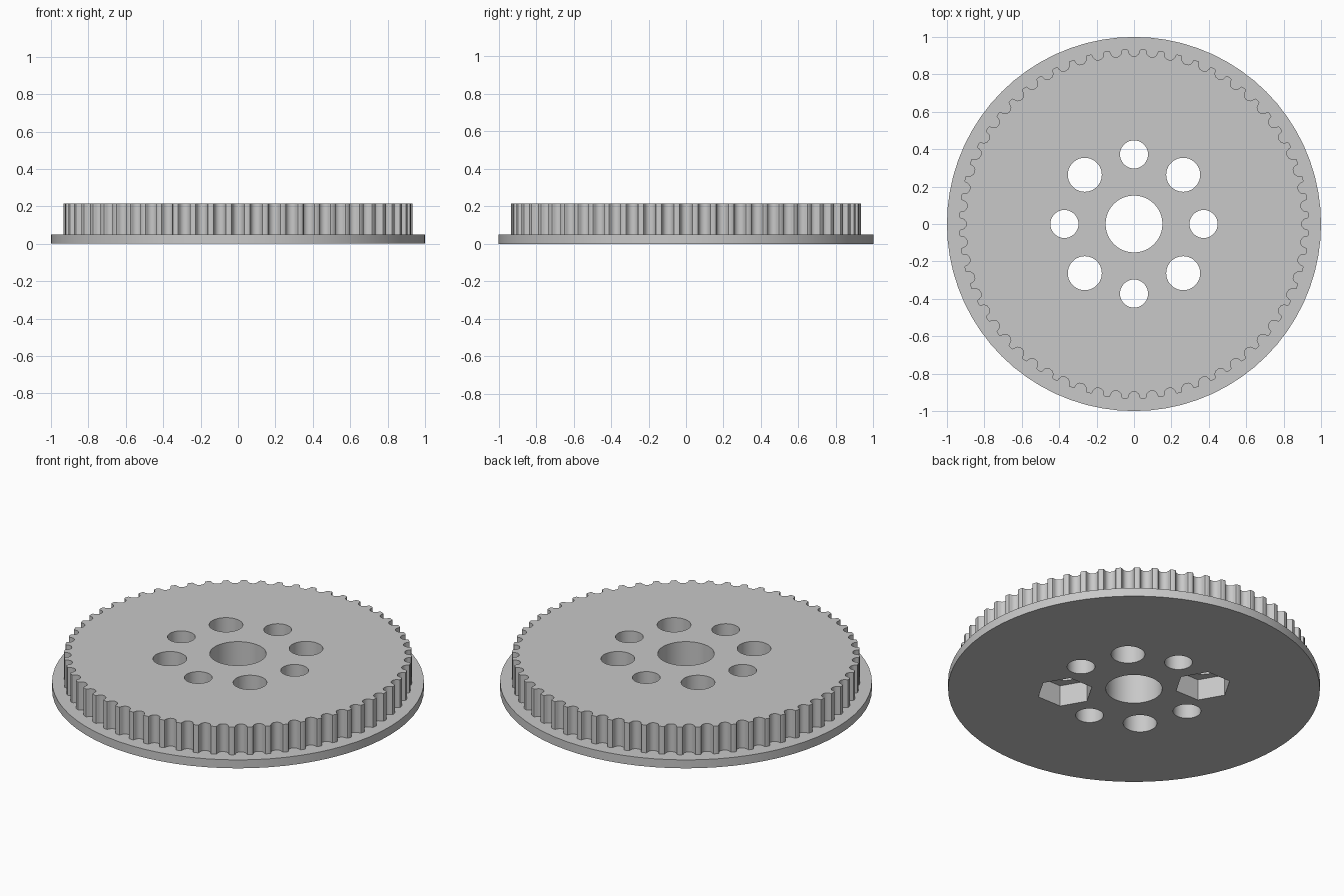
import bpy, bmesh, math
from mathutils import Vector, Matrix

TEETH = 60
GEAR_RADIUS = 0.935
FLANGE_TOP = 0.05
HEIGHT = 0.215
BOLT_RADIUS = 0.372

cube = bpy.data.objects.get("Cube")
if cube:
    bpy.data.objects.remove(cube, do_unlink=True)

grey = bpy.data.materials.new("grey_plastic")
grey.use_nodes = True
grey.diffuse_color = (0.58, 0.58, 0.58, 1)
grey.node_tree.nodes["Principled BSDF"].inputs["Base Color"].default_value = grey.diffuse_color


def prism(name, outline, bottom, top):
    """Extrude a flat closed outline between two heights."""
    bm = bmesh.new()
    face = bm.faces.new([bm.verts.new((p[0], p[1], bottom)) for p in outline])
    result = bmesh.ops.extrude_face_region(bm, geom=[face])
    moved = [v for v in result["geom"] if isinstance(v, bmesh.types.BMVert)]
    bmesh.ops.translate(bm, verts=moved, vec=(0, 0, top - bottom))
    bmesh.ops.recalc_face_normals(bm, faces=bm.faces)
    mesh = bpy.data.meshes.new(name)
    bm.to_mesh(mesh)
    bm.free()
    mesh.materials.append(grey)
    obj = bpy.data.objects.new(name, mesh)
    bpy.context.collection.objects.link(obj)
    return obj


def circle(radius, sides, centre=(0, 0)):
    return [(centre[0] + radius * math.cos(math.tau * i / sides),
             centre[1] + radius * math.sin(math.tau * i / sides)) for i in range(sides)]


def combine(target, tool, operation):
    """Apply a boolean and remove the helper."""
    tool.hide_render = True
    mod = target.modifiers.new(operation.lower(), "BOOLEAN")
    mod.operation = operation
    mod.solver = "EXACT"
    mod.object = tool
    bpy.ops.object.select_all(action="DESELECT")
    bpy.context.view_layer.objects.active = target
    target.select_set(True)
    bpy.ops.object.modifier_apply(modifier=mod.name)
    bpy.data.objects.remove(tool, do_unlink=True)


# Toothed rim: rounded groove (half width, depth) repeated round the circle
half_groove = [(0.039, 0), (0.034, 0.002), (0.031, 0.007), (0.0285, 0.017),
               (0.0235, 0.027), (0.013, 0.0355)]
groove = half_groove + [(0, 0.038)] + [(-w, d) for w, d in reversed(half_groove)]
rim = []
for i in range(TEETH):
    turn = Matrix.Rotation(math.tau * i / TEETH, 2)
    for w, d in groove:
        rim.append(turn @ Vector((math.sqrt(GEAR_RADIUS ** 2 - w * w) - d, -w)))

pulley = prism("toothed_pulley", circle(1, 72), 0, FLANGE_TOP)
combine(pulley, prism("toothed_rim", rim, FLANGE_TOP / 2, HEIGHT), "UNION")

# Centre bore and ring of alternating small and large holes
combine(pulley, prism("bore_cutter", circle(0.152, 48), -0.1, 0.4), "DIFFERENCE")
for i in range(8):
    angle = math.tau * i / 8
    centre = (BOLT_RADIUS * math.cos(angle), BOLT_RADIUS * math.sin(angle))
    radius = 0.091 if i % 2 else 0.075
    combine(pulley, prism("hole_cutter", circle(radius, 36, centre), -0.1, 0.4), "DIFFERENCE")
    # Hexagonal nut pockets underneath two opposite large holes
    if i in (3, 7):
        combine(pulley, prism("nut_cutter", circle(0.153, 6, centre), -0.1, 0.125), "DIFFERENCE")

bpy.ops.object.select_all(action="DESELECT")
pulley.select_set(True)
bpy.context.view_layer.objects.active = pulley
bpy.ops.object.shade_smooth_by_angle(angle=math.radians(30))
